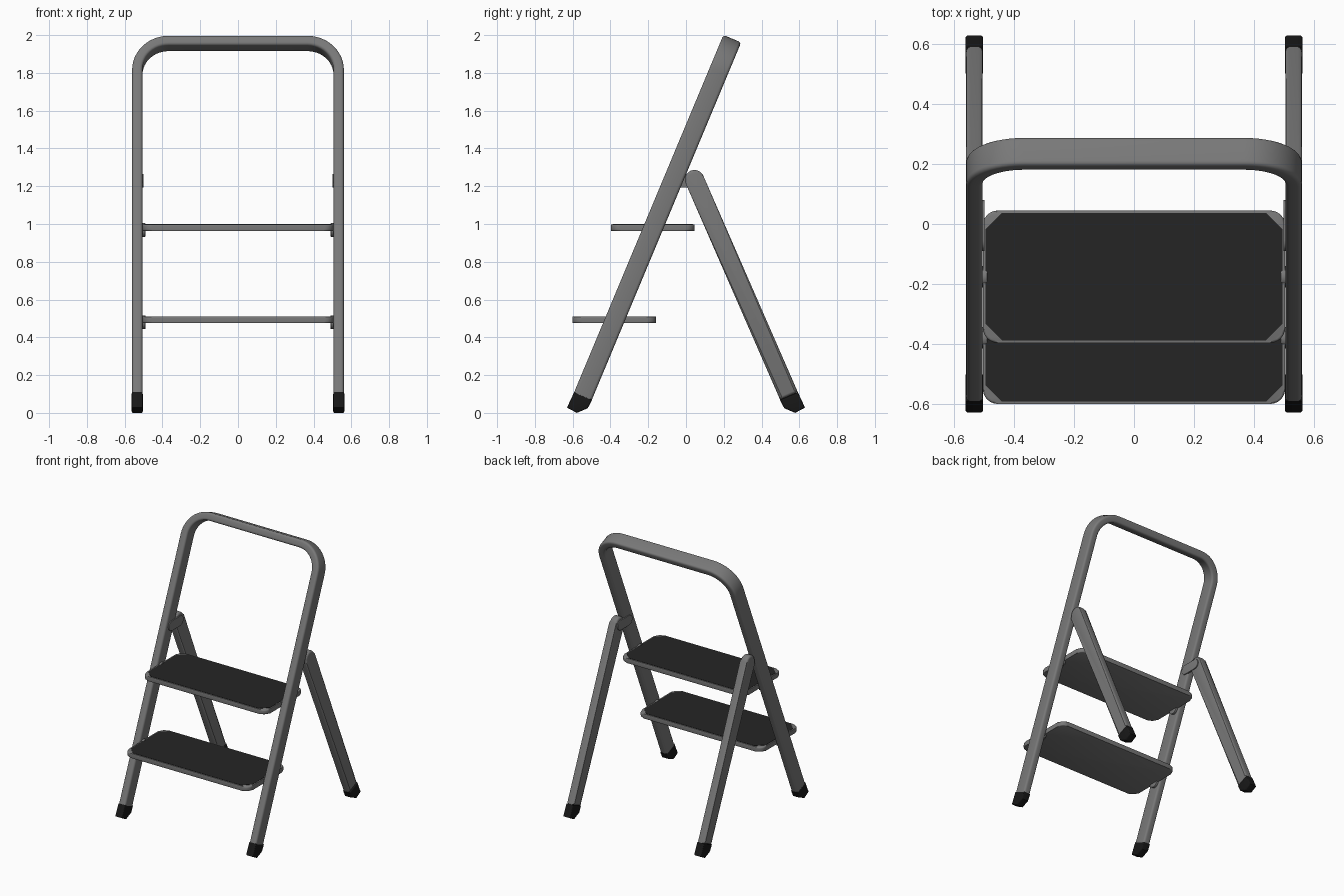
import bpy, bmesh, math
from mathutils import Vector

if "Cube" in bpy.data.objects:
    bpy.data.objects.remove(bpy.data.objects["Cube"])


def material(name, v):
    m = bpy.data.materials.new(name)
    m.diffuse_color = (v, v, v, 1)
    m.use_nodes = True
    m.node_tree.nodes["Principled BSDF"].inputs["Base Color"].default_value = m.diffuse_color
    return m


GREY = material("grey metal", 0.19)
PAD = material("dark tread", 0.018)
RUBBER = material("black rubber", 0.009)


def finish(name, bm, mat, mirror=False):
    bmesh.ops.recalc_face_normals(bm, faces=bm.faces[:])
    me = bpy.data.meshes.new(name)
    bm.to_mesh(me)
    bm.free()
    me.materials.append(mat)
    ob = bpy.data.objects.new(name, me)
    bpy.context.collection.objects.link(ob)
    bpy.ops.object.select_all(action='DESELECT')
    ob.select_set(True)
    bpy.context.view_layer.objects.active = ob
    bpy.ops.object.shade_smooth_by_angle(angle=math.radians(35))
    if mirror:
        ob.modifiers.new("mirror", 'MIRROR')
    return ob


def prism(name, pts, depth, bevel, mat, mirror=False):
    """Extrude a planar outline along a vector and round the cap edges."""
    bm = bmesh.new()
    depth = Vector(depth)
    a = [bm.verts.new(p) for p in pts]
    b = [bm.verts.new(Vector(p) + depth) for p in pts]
    caps = [bm.faces.new(a), bm.faces.new(b)]
    n = len(pts)
    for i in range(n):
        j = (i + 1) % n
        bm.faces.new((a[i], a[j], b[j], b[i]))
    if bevel:
        edges = [e for f in caps for e in f.edges]
        bmesh.ops.bevel(bm, geom=edges, offset=bevel, segments=3,
                        profile=0.5, affect='EDGES')
    return finish(name, bm, mat, mirror)


def arc(cx, cy, r, a0, a1, n):
    return [(cx + r * math.cos(math.radians(a0 + (a1 - a0) * i / n)),
             cy + r * math.sin(math.radians(a0 + (a1 - a0) * i / n)))
            for i in range(n + 1)]


def round_rect(hx, hy, r, n):
    pts = []
    for sx, sy, a in ((1, 1, 0), (-1, 1, 90), (-1, -1, 180), (1, -1, 270)):
        pts += arc(sx * (hx - r), sy * (hy - r), r, a, a + 90, n)
    return pts


# Front frame: one flat tube bent into an upside-down U in a tilted plane
FOOT = Vector((0, -0.545, 0.09))
UP = Vector((0, 0.79, 1.891))
LENGTH = UP.length
UP.normalize()
NORMAL = Vector((0, -UP.z, UP.y))
XC, HALF_T, HALF_W = 0.533, 0.0275, 0.051
R, TOP = 0.165, LENGTH - HALF_T
right = [(XC, -0.01)] + arc(XC - R, TOP - R, R, 0, 90, 12)
path = right + [(-x, s) for x, s in reversed(right)]
section = round_rect(HALF_T, HALF_W, 0.015, 4)
bm = bmesh.new()
rings = []
for i, (x, s) in enumerate(path):
    p, q = path[max(i - 1, 0)], path[min(i + 1, len(path) - 1)]
    if 0 < i < len(path) - 1:   # bend samples: radial direction
        cx = (XC - R) * (1 if x > 0 else -1)
        out = Vector((x - cx, s - (TOP - R))).normalized()
    else:
        out = Vector((1 if x > 0 else -1, 0))
    rings.append([bm.verts.new(FOOT + Vector((x + out.x * u, 0, 0))
                               + UP * (s + out.y * u) + NORMAL * v)
                  for u, v in section])
n = len(section)
for r0, r1 in zip(rings, rings[1:]):
    for k in range(n):
        bm.faces.new((r0[k], r0[(k + 1) % n], r1[(k + 1) % n], r1[k]))
bm.faces.new(rings[0])
bm.faces.new(rings[-1])
finish("front_frame", bm, GREY)

# Rear legs with a round upper end
low, high = Vector((0.545, 0.09)), Vector((0.045, 1.235))
d = (high - low).normalized()
ang = math.degrees(math.atan2(d.y, d.x))
side = Vector((d.y, -d.x)) * HALF_W
outline = [low - side, low + side] + arc(high.x, high.y, HALF_W, ang - 90, ang + 90, 16)
prism("rear_legs", [(XC - HALF_T, p[0], p[1]) for p in outline],
      (2 * HALF_T, 0, 0), 0.014, GREY, True)

# Rubber feet, front and back
foot = [(-0.592, 0.110), (-0.630, 0.028), (-0.578, 0.0), (-0.520, 0.025), (-0.497, 0.070)]
for name, sy in (("front_feet", 1), ("rear_feet", -1)):
    prism(name, [(0.504, sy * y, z) for y, z in foot], (0.059, 0, 0), 0.008, RUBBER, True)

# Oval hinge plates joining front and rear legs
oval = arc(0.045, 1.228, 0.036, -90, 90, 10) + arc(-0.055, 1.228, 0.036, 90, 270, 10)
prism("hinge_plates", [(0.499, y, z) for y, z in oval], (0.012, 0, 0), 0.002, GREY, True)

# Steps: rounded tray, dark tread pad and pivot tabs
for name, yc, top in (("upper_step", -0.176, 0.998), ("lower_step", -0.380, 0.510)):
    prism(name, [(x, yc + y, top - 0.035) for x, y in round_rect(0.505, 0.221, 0.05, 6)],
          (0, 0, 0.034), 0.008, GREY)
    prism(name + "_tread", [(x, yc + y, top - 0.003) for x, y in round_rect(0.496, 0.213, 0.055, 1)],
          (0, 0, 0.004), 0, PAD)
    prism(name + "_pivots", [(0.490, y, z) for y, z in arc(yc, top - 0.03, 0.036, 0, 345, 23)],
          (0.02, 0, 0), 0.003, GREY, True)
